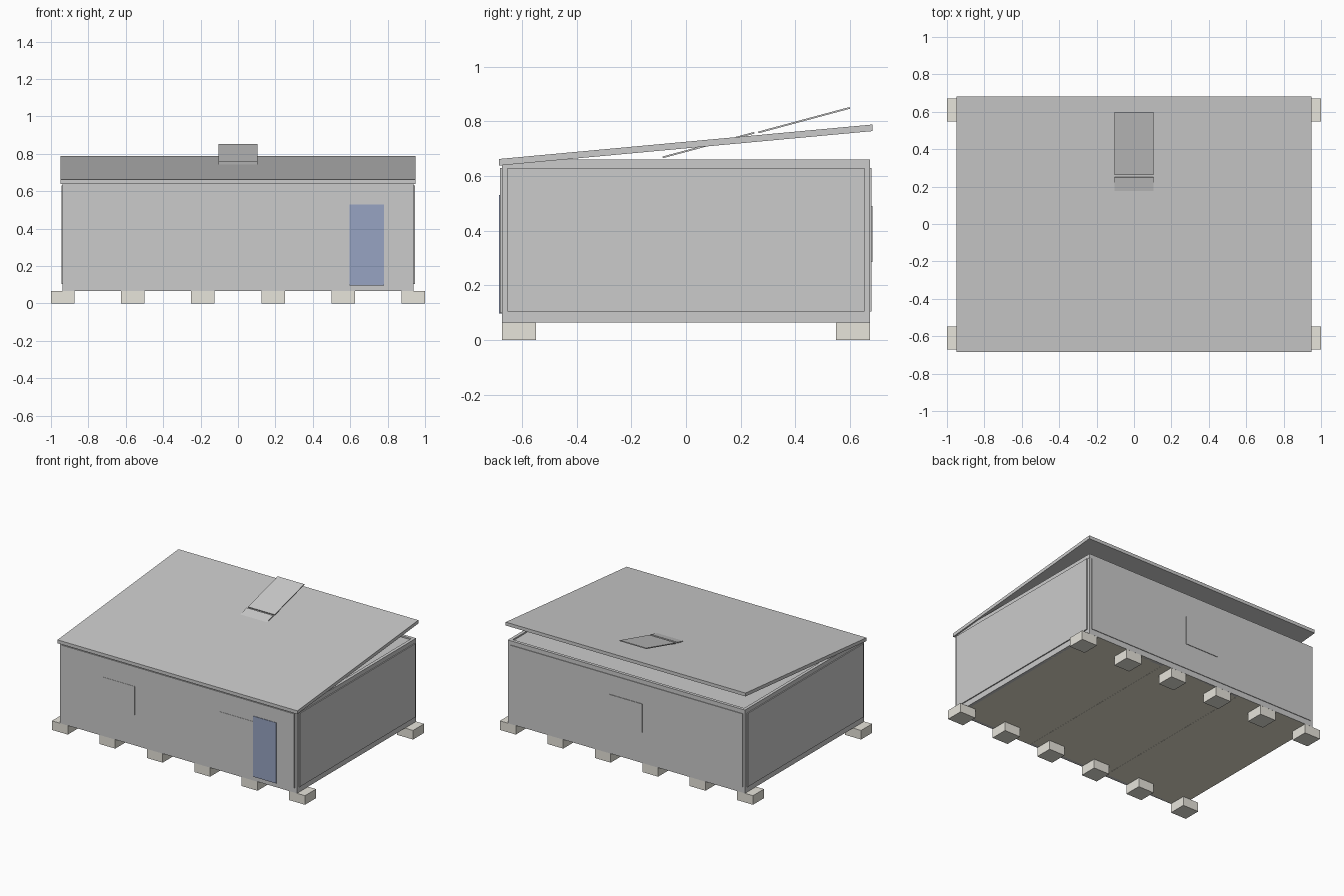
import bpy, math

if "Cube" in bpy.data.objects:
    bpy.data.objects.remove(bpy.data.objects["Cube"])

def material(name, rgb):
    m = bpy.data.materials.new(name)
    m.diffuse_color = (*rgb, 1)
    m.use_nodes = True
    m.node_tree.nodes["Principled BSDF"].inputs["Base Color"].default_value = m.diffuse_color
    return m

BLUE = material("door_blue", (0.31, 0.37, 0.54))
STONE = material("block_stone", (0.80, 0.78, 0.71))
BOARD = material("floor_board", (0.78, 0.74, 0.62))

def box(name, x, y, z, mat=None):
    """Axis-aligned box from (min, max) ranges."""
    bpy.ops.mesh.primitive_cube_add(size=1)
    o = bpy.context.object
    o.name = name
    for v in o.data.vertices:
        v.co = [r[0] if c < 0 else r[1] for c, r in zip(v.co, (x, y, z))]
    if mat:
        o.data.materials.append(mat)
    return o

def slab(name, half_w, profile):
    """Side profile of (y, z) points extruded across x."""
    n = len(profile)
    verts = [(s * half_w, y, z) for s in (-1, 1) for y, z in profile]
    faces = [list(range(n))[::-1], list(range(n, 2 * n))]
    faces += [(i, (i + 1) % n, (i + 1) % n + n, i + n) for i in range(n)]
    me = bpy.data.meshes.new(name)
    me.from_pydata(verts, [], faces)
    me.validate()
    o = bpy.data.objects.new(name, me)
    bpy.context.collection.objects.link(o)
    # consistent outward normals
    import bmesh
    bm = bmesh.new()
    bm.from_mesh(me)
    bmesh.ops.recalc_face_normals(bm, faces=bm.faces)
    bm.to_mesh(me)
    bm.free()
    return o

def mirrored(r, s):
    return r if s > 0 else (-r[1], -r[0])

X, Y = 0.937, 0.672          # outer frame half sizes
Z0, Z1 = 0.065, 0.66         # frame bottom and top

# foundation blocks, six along each long side
for i in range(6):
    for s in (-1, 1):
        x = -1 + 0.375 * i
        box("foundation_block", (x, x + 0.125), mirrored((0.548, 0.672), s), (0, Z0), STONE)

# three floor modules
for i in (-1, 0, 1):
    c = i * 0.625
    box("floor_module", (c - 0.312, c + 0.312), (-Y, Y), (Z0, 0.103), BOARD)

# frame beams and corner posts
for s in (-1, 1):
    for name, z in (("bottom_beam", (Z0, 0.105)), ("top_beam", (0.63, Z1))):
        box("long_" + name, (-X, X), mirrored((Y - 0.022, Y + 0.0005), s), z)
        box("side_" + name, mirrored((X - 0.022, X + 0.0005), s), (-Y, Y), z)
    for t in (-1, 1):
        box("corner_post", mirrored((X - 0.022, X), s), mirrored((Y - 0.022, Y), t), (0.105, 0.63))

# wall panels standing slightly proud of the frame
for s in (-1, 1):
    box("side_wall_panel", mirrored((X - 0.012, 0.945), s), (-0.652, 0.652), (0.105, 0.63))
box("front_wall_panel", (-0.92, 0.92), (-0.679, -Y + 0.012), (0.1, 0.63))
box("back_wall_panel", (-0.92, 0.92), (Y - 0.012, 0.677), (0.105, 0.63))

# flat ceiling recessed behind the rim
box("ceiling", (-X + 0.02, X - 0.02), (-Y + 0.02, Y - 0.02), (0.632, 0.65))

# thin windows and the door
for x in (-0.47, 0.46):
    box("front_window", (x - 0.13, x + 0.13), (-0.681, -0.67), (0.285, 0.49))
box("back_window", (-0.13, 0.13), (0.67, 0.681), (0.285, 0.49))
box("door", (0.595, 0.78), (-0.6825, -0.67), (0.097, 0.53), BLUE)

# sloping roof
slab("roof", 0.948, [(-0.684, 0.638), (0.682, 0.764), (0.682, 0.788), (-0.684, 0.662)])

# two tilted roof panels, the lower one passing through the roof
for y, z in ((-0.086, 0.666), (0.263, 0.757)):
    dy, dz = 0.337, 0.089
    slab("tilted_panel", 0.105, [(y + 0.002, z - 0.001), (y + dy, z + dz),
                                 (y + dy - 0.002, z + dz + 0.006), (y, z + 0.005)])
